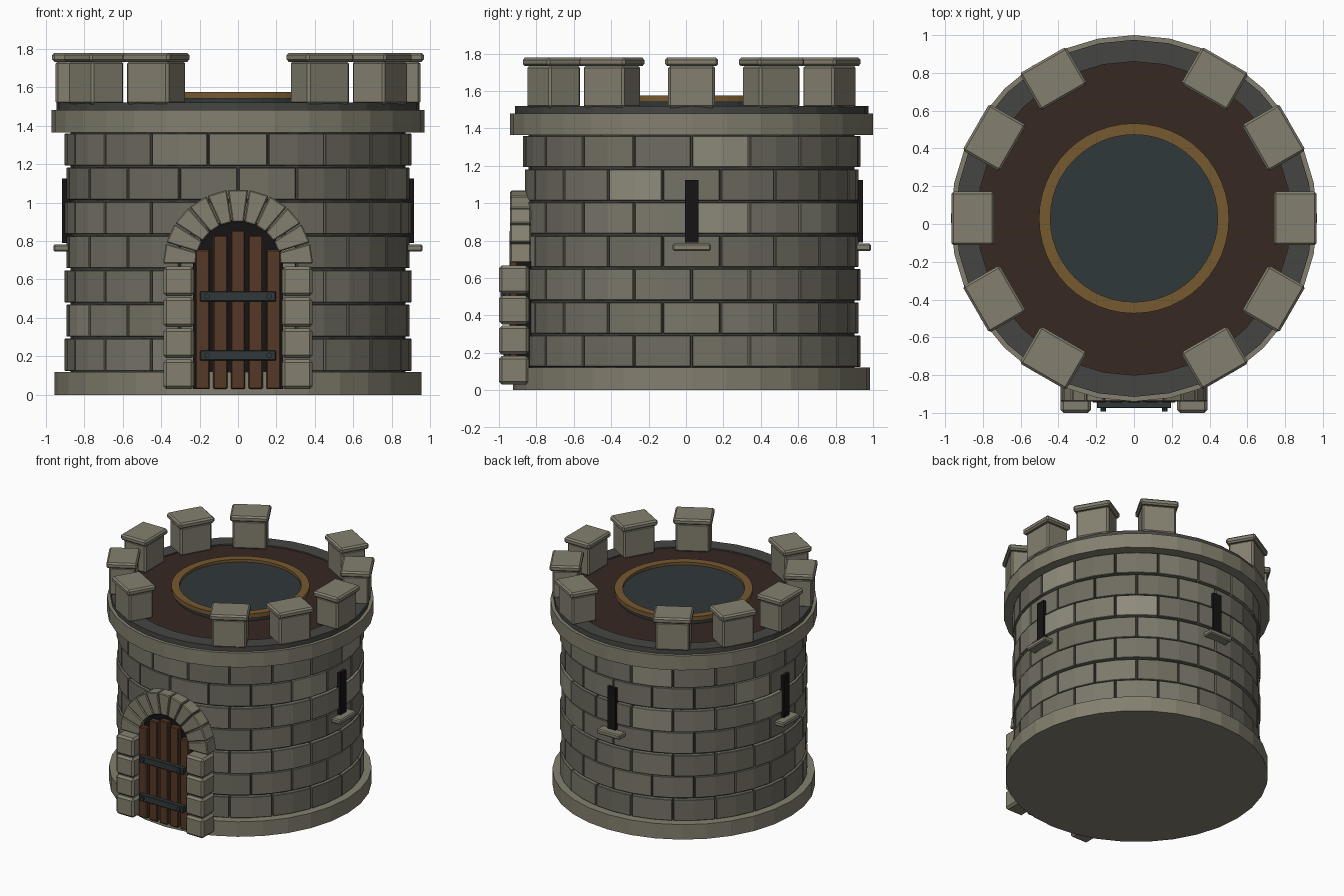
import bpy, bmesh, math, random
from math import sin, cos, pi, radians

if "Cube" in bpy.data.objects:
    bpy.data.objects.remove(bpy.data.objects["Cube"])

random.seed(4)
CY = 0.03          # tower axis offset in y
SIDES = 32


def mat(name, r, g, b):
    m = bpy.data.materials.new(name)
    m.diffuse_color = (r, g, b, 1)
    m.use_nodes = True
    m.node_tree.nodes["Principled BSDF"].inputs["Base Color"].default_value = m.diffuse_color
    return m


STONE = mat("stone", 0.23, 0.215, 0.16)
BRICKS = [mat("brick_%d" % i, 0.21 * k, 0.20 * k, 0.155 * k)
          for i, k in enumerate((0.75, 0.85, 0.95, 1.3))]
MORTAR = mat("mortar", 0.05, 0.048, 0.042)
PARAPET = mat("dark_stone", 0.06, 0.06, 0.055)
DECK = mat("deck_wood", 0.038, 0.021, 0.016)
PLANK = mat("door_wood", 0.09, 0.04, 0.02)
IRON = mat("iron", 0.03, 0.04, 0.041)
GOLD = mat("brass", 0.18, 0.10, 0.03)
BLACK = mat("black", 0.008, 0.007, 0.007)


def finish(name, bm, mats, bevel=0):
    bmesh.ops.recalc_face_normals(bm, faces=bm.faces)
    me = bpy.data.meshes.new(name)
    bm.to_mesh(me)
    bm.free()
    for m in mats:
        me.materials.append(m)
    ob = bpy.data.objects.new(name, me)
    bpy.context.collection.objects.link(ob)
    if bevel:
        b = ob.modifiers.new("bevel", 'BEVEL')
        b.width, b.segments = bevel, 1
    return ob


def box(name, x0, x1, y0, y1, z0, z1, m, bevel=0, turn=None):
    """Box from extents; turn = rotation about the tower axis."""
    bm = bmesh.new()
    bmesh.ops.create_cube(bm, size=1)
    for v in bm.verts:
        v.co = ((x0 + x1) / 2 + v.co.x * (x1 - x0),
                (y0 + y1) / 2 + v.co.y * (y1 - y0),
                (z0 + z1) / 2 + v.co.z * (z1 - z0))
    ob = finish(name, bm, [m], bevel)
    if turn is not None:
        ob.location = (0, CY, 0)
        ob.rotation_euler.z = turn
    return ob


def lathe(name, profile, m, closed=False, n=SIDES):
    """Spin (radius, z) points about the tower axis; open profiles get end caps."""
    bm = bmesh.new()
    rings = [[bm.verts.new((r * cos(2 * pi * i / n), CY + r * sin(2 * pi * i / n), z))
              for i in range(n)] for r, z in profile]
    pairs = list(zip(rings, rings[1:]))
    if closed:
        pairs.append((rings[-1], rings[0]))
    for a, b in pairs:
        for i in range(n):
            j = (i + 1) % n
            bm.faces.new((a[i], a[j], b[j], b[i]))
    if not closed:
        bm.faces.new(rings[0])
        bm.faces.new(rings[-1])
    return finish(name, bm, [m])


def wedge(bm, r0, r1, a0, a1, h0, h1, seg, place, mi=0):
    """Curved block between two radii, angles and heights."""
    rows = []
    for i in range(seg + 1):
        a = a0 + (a1 - a0) * i / seg
        rows.append([bm.verts.new(place(r * cos(a), r * sin(a), h))
                     for r, h in ((r0, h0), (r1, h0), (r1, h1), (r0, h1))])
    faces = [bm.faces.new(rows[0]), bm.faces.new(rows[-1])]
    for p, q in zip(rows, rows[1:]):
        for k in range(4):
            l = (k + 1) % 4
            faces.append(bm.faces.new((p[k], p[l], q[l], q[k])))
    for f in faces:
        f.material_index = mi


# Tower body: plinth, core, cornice, parapet ring
lathe("plinth", [(0.955, 0), (0.955, 0.12)], STONE)
lathe("wall_core", [(0.872, 0.1), (0.872, 1.4)], MORTAR)
lathe("cornice", [(0.97, 1.365), (0.97, 1.48)], STONE)
lathe("parapet_ring", [(0.83, 1.47), (0.945, 1.47), (0.945, 1.52), (0.83, 1.52)], PARAPET, True)

# Brick courses, 18 bricks each, staggered
pitch = (1.365 - 0.12) / 7
for c in range(7):
    bm = bmesh.new()
    radius = 0.902 if c % 2 == 0 else 0.892
    z0 = 0.12 + c * pitch
    for i in range(18):
        mid = radians(-90 + 20 * i + (10 if c % 2 else 0))
        half = radians(10) - 0.006
        wedge(bm, 0.84, radius, mid - half, mid + half, z0 + 0.005, z0 + pitch - 0.006, 2,
              lambda x, y, h: (x, y + CY, h),
              random.choices(range(4), (4, 5, 4, 1))[0])
    finish("brick_course_%d" % c, bm, BRICKS, 0.003)

# Roof deck and round hatch
lathe("roof_deck", [(0.84, 1.46), (0.84, 1.51)], DECK)
lathe("hatch_drum", [(0.485, 1.5), (0.485, 1.553)], IRON, n=48)
lathe("hatch_rim", [(0.443, 1.54), (0.503, 1.54), (0.503, 1.575), (0.443, 1.575)], GOLD, True, 48)

# Merlons at 30 degree steps, open at front and back
for k in range(12):
    if k in (3, 9):
        continue
    t = radians(30 * k)
    box("merlon_%d" % k, 0.755, 0.948, -0.125, 0.125, 1.51, 1.735, STONE, 0.012, t)
    box("merlon_cap_%d" % k, 0.74, 0.967, -0.142, 0.142, 1.732, 1.778, STONE, 0.012, t)

# Arrow slits and sills: right, back, left
for k in range(3):
    t = k * pi / 2
    box("arrow_slit_%d" % k, 0.86, 0.915, -0.036, 0.036, 0.79, 1.125, BLACK, 0, t)
    box("slit_sill_%d" % k, 0.87, 0.96, -0.103, 0.103, 0.745, 0.783, STONE, 0.008, t)

# Doorway: dark recess, jamb blocks, arch stones
SPRING = 0.68
bm = bmesh.new()
outline = [(-0.235, 0.03), (0.235, 0.03)] + [
    (0.235 * cos(pi * i / 16), SPRING + 0.235 * sin(pi * i / 16)) for i in range(17)]
face = bm.faces.new([bm.verts.new((x, -0.905, z)) for x, z in outline])
ext = bmesh.ops.extrude_face_region(bm, geom=[face])
for v in [g for g in ext["geom"] if isinstance(g, bmesh.types.BMVert)]:
    v.co.y = -0.83
finish("door_recess", bm, [BLACK])

for s in (-1, 1):
    for k in range(4):
        z0 = 0.03 + 0.161 * k
        xs = sorted((s * 0.228, s * 0.388))
        box("jamb_block", xs[0], xs[1], -1.0, -0.84, z0, z0 + 0.154, STONE, 0.016)

bm = bmesh.new()
step = pi / 11
for i in range(11):
    wedge(bm, 0.22, 0.39, i * step + 0.008, (i + 1) * step - 0.008, -0.94, -0.83, 1,
          lambda x, z, h: (x, h, SPRING + z))
finish("door_arch", bm, [STONE], 0.006)

# Door planks, straps and bolts
for x, top in zip((-0.184, -0.092, 0, 0.092, 0.184), (0.755, 0.83, 0.855, 0.83, 0.755)):
    box("door_plank", x - 0.037, x + 0.037, -0.945, -0.89, 0.03, top, PLANK, 0.006)
for z in (0.205, 0.512):
    box("door_strap", -0.197, 0.197, -0.975, -0.935, z - 0.026, z + 0.026, IRON, 0.004)
    for x in (-0.162, 0.162):
        bpy.ops.mesh.primitive_cylinder_add(vertices=10, radius=0.015, depth=0.03,
                                            location=(x, -0.977, z), rotation=(pi / 2, 0, 0))
        bolt = bpy.context.object
        bolt.name = "strap_bolt"
        bolt.data.materials.append(IRON)
